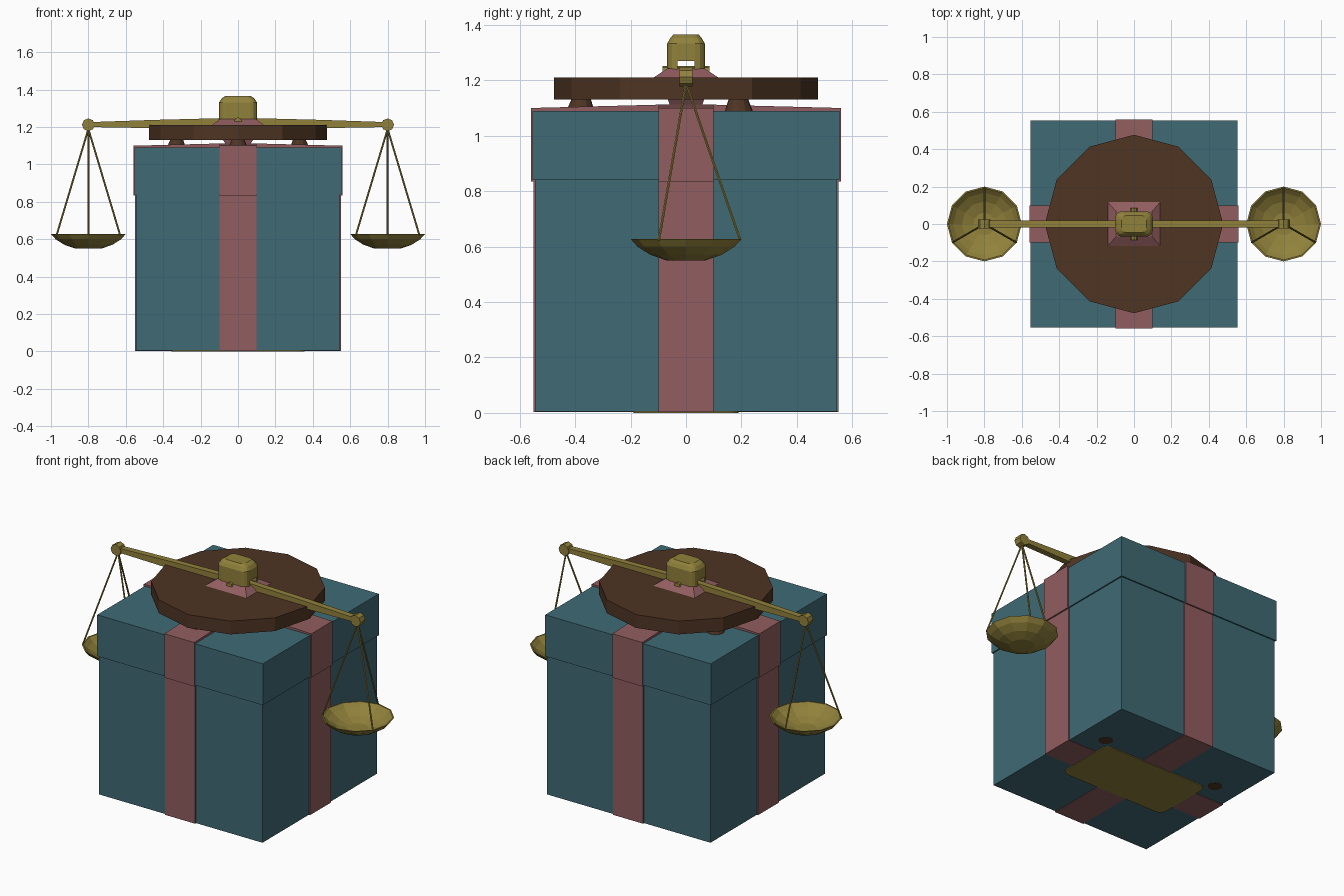
import bpy, bmesh, math
from mathutils import Vector

if "Cube" in bpy.data.objects:
    bpy.data.objects.remove(bpy.data.objects["Cube"])


def mat(name, col):
    m = bpy.data.materials.new(name)
    m.diffuse_color = (*col, 1)
    m.use_nodes = True
    m.node_tree.nodes["Principled BSDF"].inputs["Base Color"].default_value = m.diffuse_color
    return m


TEAL = mat("teal card", (0.05, 0.145, 0.176))
PINK = mat("pink ribbon", (0.285, 0.11, 0.115))
BROWN = mat("brown wood", (0.077, 0.035, 0.017))
GOLD = mat("gold metal", (0.285, 0.222, 0.044))


def loft(name, rings, m):
    """Solid through matching rings of 3D points, capped at both ends."""
    bm = bmesh.new()
    vs = [[bm.verts.new(p) for p in r] for r in rings]
    n = len(rings[0])
    for a, b in zip(vs, vs[1:]):
        for i in range(n):
            j = (i + 1) % n
            bm.faces.new((a[i], a[j], b[j], b[i]))
    bm.faces.new(vs[0][::-1])
    bm.faces.new(vs[-1])
    bmesh.ops.recalc_face_normals(bm, faces=bm.faces)
    me = bpy.data.meshes.new(name)
    bm.to_mesh(me)
    bm.free()
    me.materials.append(m)
    ob = bpy.data.objects.new(name, me)
    bpy.context.collection.objects.link(ob)
    return ob


def rect(hx, hy, z, r=0.0, seg=3, cx=0, cy=0):
    """Rectangle ring at height z, with corner radius r."""
    if r == 0:
        return [(cx + sx * hx, cy + sy * hy, z) for sx, sy in ((1, 1), (-1, 1), (-1, -1), (1, -1))]
    pts = []
    for k, (sx, sy) in enumerate(((1, 1), (-1, 1), (-1, -1), (1, -1))):
        for s in range(seg + 1):
            a = math.pi / 2 * (k + s / seg)
            pts.append((cx + sx * (hx - r) + r * math.cos(a), cy + sy * (hy - r) + r * math.sin(a), z))
    return pts


def circle(r, z, n=12, cx=0, cy=0):
    return [(cx + r * math.cos(2 * math.pi * i / n), cy + r * math.sin(2 * math.pi * i / n), z)
            for i in range(n)]


def box(name, hx, hy, z0, z1, m):
    return loft(name, [rect(hx, hy, z0), rect(hx, hy, z1)], m)


def rod(name, p, q, r, m, n=6):
    p, q = Vector(p), Vector(q)
    rot = (q - p).to_track_quat('Z', 'Y')
    return loft(name, [[c + rot @ Vector(v) for v in circle(r, 0, n)] for c in (p, q)], m)


def extrude_y(name, prof, hy, m):
    return loft(name, [[(x, s * hy, z) for x, z in prof] for s in (-1, 1)], m)


# gift box body and lid
box("box_body", 0.545, 0.545, 0.005, 0.86, TEAL)
box("box_lid", 0.553, 0.553, 0.84, 1.09, TEAL)

# ribbons round body and lid, both ways
box("body_ribbon_front_back", 0.1, 0.551, 0.003, 0.85, PINK)
box("body_ribbon_sides", 0.551, 0.1, 0.003, 0.85, PINK)
lid_prof = [(-0.56, 0.835), (0.56, 0.835), (0.56, 1.1), (0.1, 1.112), (-0.1, 1.112), (-0.56, 1.1)]
extrude_y("lid_ribbon_sides", lid_prof, 0.1, PINK)
front = extrude_y("lid_ribbon_front_back", lid_prof, 0.1, PINK)
front.rotation_euler.z = math.pi / 2

# ribbon knot poking through the seat
loft("ribbon_knot", [rect(0.06, 0.055, 1.1), rect(0.08, 0.065, 1.13), rect(0.15, 0.13, 1.17),
                     rect(0.14, 0.117, 1.21), rect(0.095, 0.066, 1.243)], PINK)

# stool seat and three turned legs
loft("stool_seat", [circle(0.477, 1.13), circle(0.477, 1.21)], BROWN)
for k, a in enumerate((-90, 30, 150)):
    c, s = math.cos(math.radians(a)), math.sin(math.radians(a))
    rings = [circle(r, z, 12, d * c, d * s)
             for r, z, d in ((0.04, 0.004, 0.45), (0.055, 0.6, 0.41), (0.05, 1.09, 0.381), (0.034, 1.135, 0.378))]
    loft(f"stool_leg_{k + 1}", rings, BROWN)

# scale base plate and column
loft("scale_base", [rect(0.355, 0.19, 0, 0.04), rect(0.355, 0.19, 0.06, 0.04)], GOLD)
loft("scale_column", [rect(0.07, 0.05, 0.05, 0.02), rect(0.05, 0.04, 1.2, 0.02)], GOLD)

# slotted cap over the beam
cap = loft("scale_cap", [rect(0.101, 0.068, 1.2, 0.035), rect(0.101, 0.068, 1.332, 0.035),
                         rect(0.088, 0.057, 1.352, 0.03), rect(0.068, 0.045, 1.366, 0.025)], GOLD)
cutter = box("slot_cutter", 0.3, 0.03, 1.1, 1.27, GOLD)
cutter.hide_render = True
cutter.hide_viewport = True
mod = cap.modifiers.new("slot", 'BOOLEAN')
mod.operation = 'DIFFERENCE'
mod.solver = 'EXACT'
mod.object = cutter

# beam and pivot pin
half = [(0.1, 1.247), (0.45, 1.238), (0.8, 1.226), (0.8, 1.2), (0.45, 1.194), (0.1, 1.19)]
extrude_y("scale_beam", half + [(-x, z) for x, z in half[::-1]], 0.018, GOLD)
rod("pivot_pin", (0, -0.085, 1.232), (0, 0.085, 1.232), 0.02, GOLD, 8)

# beam ends, pans and hangers on each side
for side, sx in (("left", -1), ("right", 1)):
    cx = 0.8 * sx
    rod(f"{side}_beam_end", (cx, -0.023, 1.212), (cx, 0.023, 1.212), 0.034, GOLD, 8)
    outer = ((0.07, 0.55), (0.13, 0.571), (0.175, 0.6), (0.2, 0.628))
    inner = ((0.192, 0.628), (0.167, 0.605), (0.12, 0.577), (0.06, 0.558))
    loft(f"{side}_pan", [circle(r, z, 12, cx) for r, z in outer + inner], GOLD)
    for k, a in enumerate((90, -30, -150)):
        a = math.radians(a)
        rod(f"{side}_hanger_{k + 1}", (cx, 0, 1.19),
            (cx + 0.196 * math.cos(a), 0.196 * math.sin(a), 0.622), 0.005, GOLD)
